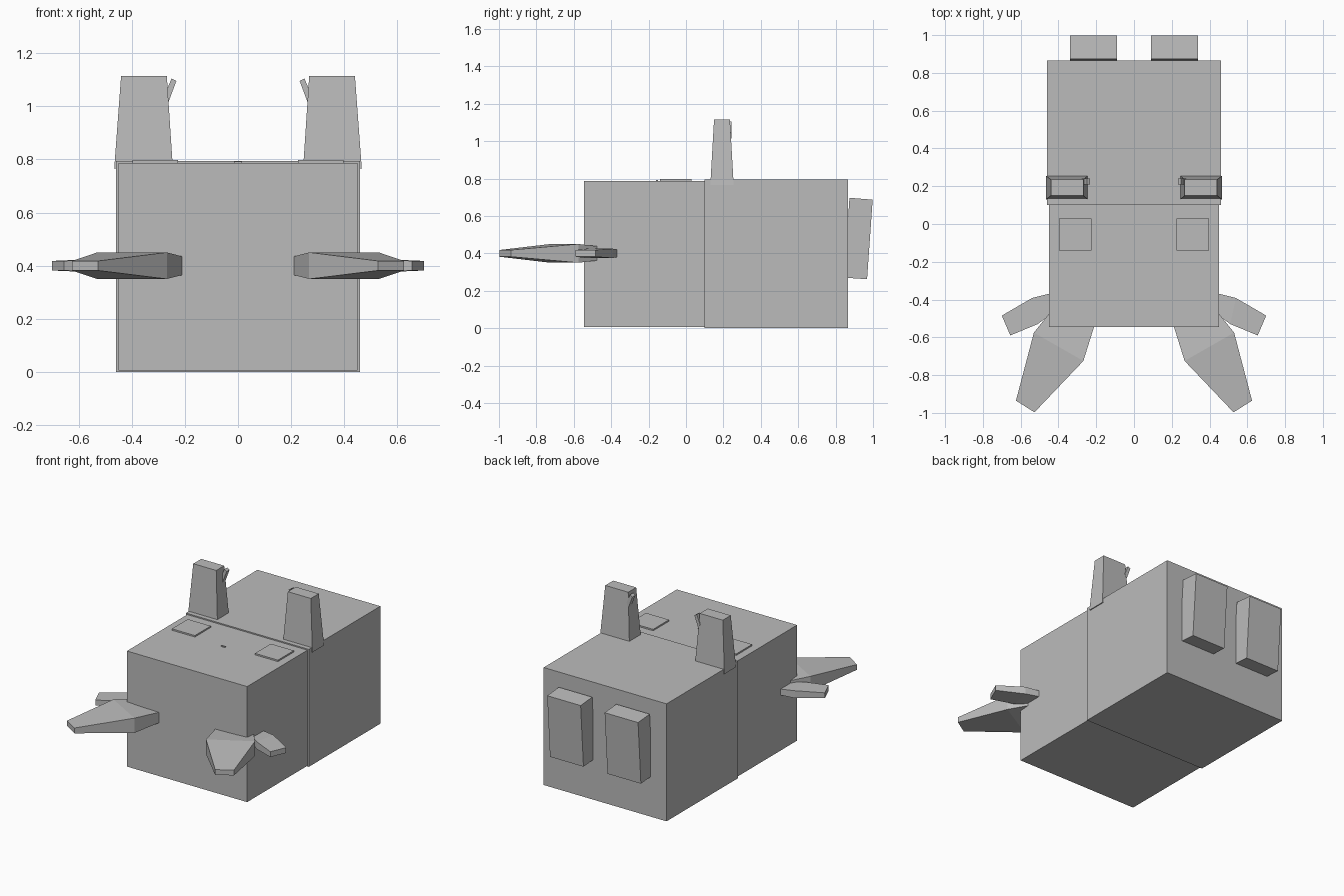
import bpy
import bmesh

cube = bpy.data.objects.get("Cube")
if cube:
    bpy.data.objects.remove(cube, do_unlink=True)

grey = bpy.data.materials.new("plain grey")
grey.use_nodes = True
grey.diffuse_color = (0.5, 0.5, 0.5, 1)
grey.node_tree.nodes["Principled BSDF"].inputs["Base Color"].default_value = grey.diffuse_color


def loft(name, rings, side=1):
    """Join four-cornered rings into a closed, flat-shaded solid."""
    bm = bmesh.new()
    loops = [[bm.verts.new((side * x, y, z)) for x, y, z in r] for r in rings]
    for a, b in zip(loops, loops[1:]):
        for i in range(4):
            j = (i + 1) % 4
            bm.faces.new((a[i], a[j], b[j], b[i]))
    bm.faces.new(loops[0][::-1])
    bm.faces.new(loops[-1])
    bmesh.ops.recalc_face_normals(bm, faces=bm.faces)
    mesh = bpy.data.meshes.new(name)
    bm.to_mesh(mesh)
    bm.free()
    mesh.materials.append(grey)
    obj = bpy.data.objects.new(name, mesh)
    bpy.context.collection.objects.link(obj)
    return obj


def level(x0, x1, y0, y1, z):
    return [(x0, y0, z), (x1, y0, z), (x1, y1, z), (x0, y1, z)]


def box(name, x0, x1, y0, y1, z0, z1, side=1):
    return loft(name, [level(x0, x1, y0, y1, z) for z in (z0, z1)], side)


def blade(name, stations, side):
    """Flat limb: each station is inner point, outer point, half thickness."""
    mid = 0.40
    rings = [[(*a, mid - t), (*b, mid - t), (*b, mid + t), (*a, mid + t)]
             for a, b, t in stations]
    return loft(name, rings, side)


def extrude(name, profile, axis, lo, hi, side):
    """Extrude a four-point profile along x or y."""
    rings = [[(d, p, q) if axis == "x" else (p, d, q) for p, q in profile]
             for d in (lo, hi)]
    return loft(name, rings, side)


# Body halves and nose
box("rear_body", -0.46, 0.46, 0.10, 0.865, 0.0, 0.795)
box("front_body", -0.45, 0.45, -0.545, 0.10, 0.005, 0.787)
box("nose", -0.015, 0.015, -0.16, -0.15, 0.785, 0.793)

for word, s in (("left", 1), ("right", -1)):
    # Tapered upright limb with a small thumb on its inner side
    loft(f"{word}_upright", [level(0.245, 0.466, 0.13, 0.255, 0.765),
                             level(0.268, 0.44, 0.15, 0.235, 1.115)], s)
    extrude(f"{word}_upright_thumb",
            [(0.262, 1.015), (0.232, 1.095), (0.25, 1.105), (0.275, 1.045)],
            "y", 0.21, 0.242, s)
    # Raised eye plate
    box(f"{word}_eye", 0.225, 0.397, -0.14, 0.03, 0.785, 0.797, s)
    # Leaning sole block on the back
    extrude(f"{word}_sole",
            [(0.845, 0.27), (0.968, 0.262), (0.998, 0.687), (0.874, 0.697)],
            "x", 0.09, 0.34, s)
    # Large front paw and its side toe
    blade(f"{word}_paw", [((0.21, -0.54), (0.43, -0.45), 0.035),
                          ((0.268, -0.725), (0.53, -0.575), 0.05),
                          ((0.527, -0.997), (0.625, -0.935), 0.018)], s)
    blade(f"{word}_toe", [((0.43, -0.47), (0.44, -0.367), 0.02),
                          ((0.51, -0.53), (0.54, -0.392), 0.025),
                          ((0.655, -0.59), (0.70, -0.485), 0.018)], s)
